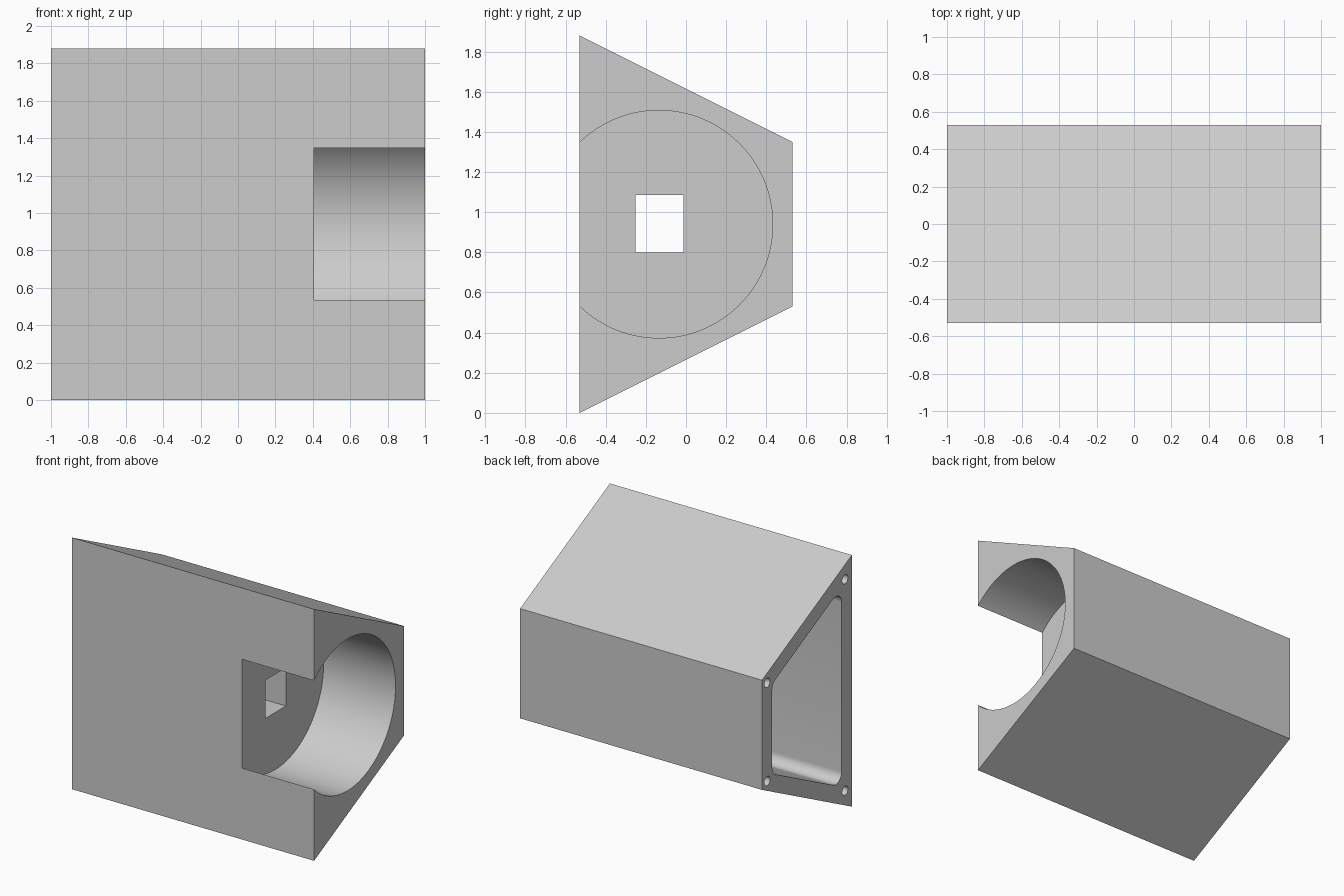
import bpy
import bmesh
from math import sin, cos, pi, radians
from mathutils import Vector

cube = bpy.data.objects.get("Cube")
if cube:
    bpy.data.objects.remove(cube, do_unlink=True)

MID = 0.94            # height of the symmetry plane
DEPTH = 0.53          # half depth in y
WALL = 0.12           # wall thickness around the pocket

grey = bpy.data.materials.new("light grey")
grey.use_nodes = True
colour = (0.604, 0.604, 0.604, 1)
grey.diffuse_color = colour
grey.node_tree.nodes["Principled BSDF"].inputs["Base Color"].default_value = colour


def prism(name, outline, x0, x1):
    """Extrude a closed (y, z) outline along x."""
    bm = bmesh.new()
    face = bm.faces.new([bm.verts.new((x0, y, z)) for y, z in outline])
    new = bmesh.ops.extrude_face_region(bm, geom=[face])["geom"]
    bmesh.ops.translate(bm, vec=(x1 - x0, 0, 0),
                        verts=[v for v in new if isinstance(v, bmesh.types.BMVert)])
    bmesh.ops.recalc_face_normals(bm, faces=bm.faces)
    mesh = bpy.data.meshes.new(name)
    bm.to_mesh(mesh)
    bm.free()
    mesh.materials.append(grey)
    obj = bpy.data.objects.new(name, mesh)
    bpy.context.collection.objects.link(obj)
    return obj


def circle(y, z, r, n):
    return [(y + r * cos(2 * pi * i / n), z + r * sin(2 * pi * i / n)) for i in range(n)]


def trapezoid(y0, y1, half0, half1):
    return [(y0, MID - half0), (y1, MID - half1), (y1, MID + half1), (y0, MID + half0)]


def rounded(points, r, n=10):
    """Replace each corner of a convex outline by an arc."""
    out = []
    for i, p in enumerate(points):
        p = Vector(p)
        a = (Vector(points[i - 1]) - p).normalized()
        b = (Vector(points[(i + 1) % len(points)]) - p).normalized()
        half = a.angle(b) / 2
        centre = p + (a + b).normalized() * r / sin(half)
        start = p + a * r / math_tan(half) - centre
        end = p + b * r / math_tan(half) - centre
        for k in range(n + 1):
            t = k / n
            sweep = pi - 2 * half
            v = (start * sin((1 - t) * sweep) + end * sin(t * sweep)) / sin(sweep)
            out.append(tuple(centre + v))
    return out


def math_tan(angle):
    return sin(angle) / cos(angle)


# Tapered housing block
housing = prism("housing", trapezoid(-DEPTH, DEPTH, MID, 0.41), -1, 1)


def slope(y):
    """Half height of the housing at depth y."""
    return MID - (y + DEPTH) / 2


# Round bay on the left end, open to the front
cutters = [prism("round_bay_cutter", circle(-0.135, MID, 0.567, 128), 0.405, 1.2)]

# Tapered pocket on the right end with rounded corners
inner = DEPTH - WALL
drop = WALL * 1.118
pocket = trapezoid(-inner, inner, slope(-inner) - drop, slope(inner) - drop)
cutters.append(prism("pocket_cutter", rounded(pocket, 0.07), -1.2, 0.2))

# Square passage between bay and pocket
cutters.append(prism("passage_cutter",
                     [(-0.252, 0.8), (-0.012, 0.8), (-0.012, 1.085), (-0.252, 1.085)], 0.1, 0.5))

# Four screw holes around the pocket
for y, offset in ((-0.45, 0.79), (0.47, 0.367)):
    for side in (-1, 1):
        cutters.append(prism("screw_hole_cutter",
                             circle(y, MID + side * offset, 0.034, 32), -1.2, -0.7))

# Cut everything out of the block
bpy.context.view_layer.objects.active = housing
housing.select_set(True)
for cutter in cutters:
    cutter.hide_render = True
    mod = housing.modifiers.new("cut", "BOOLEAN")
    mod.operation = "DIFFERENCE"
    mod.solver = "EXACT"
    mod.object = cutter
    bpy.ops.object.modifier_apply(modifier=mod.name)
    bpy.data.objects.remove(cutter, do_unlink=True)

bpy.ops.object.shade_smooth_by_angle(angle=radians(30))
